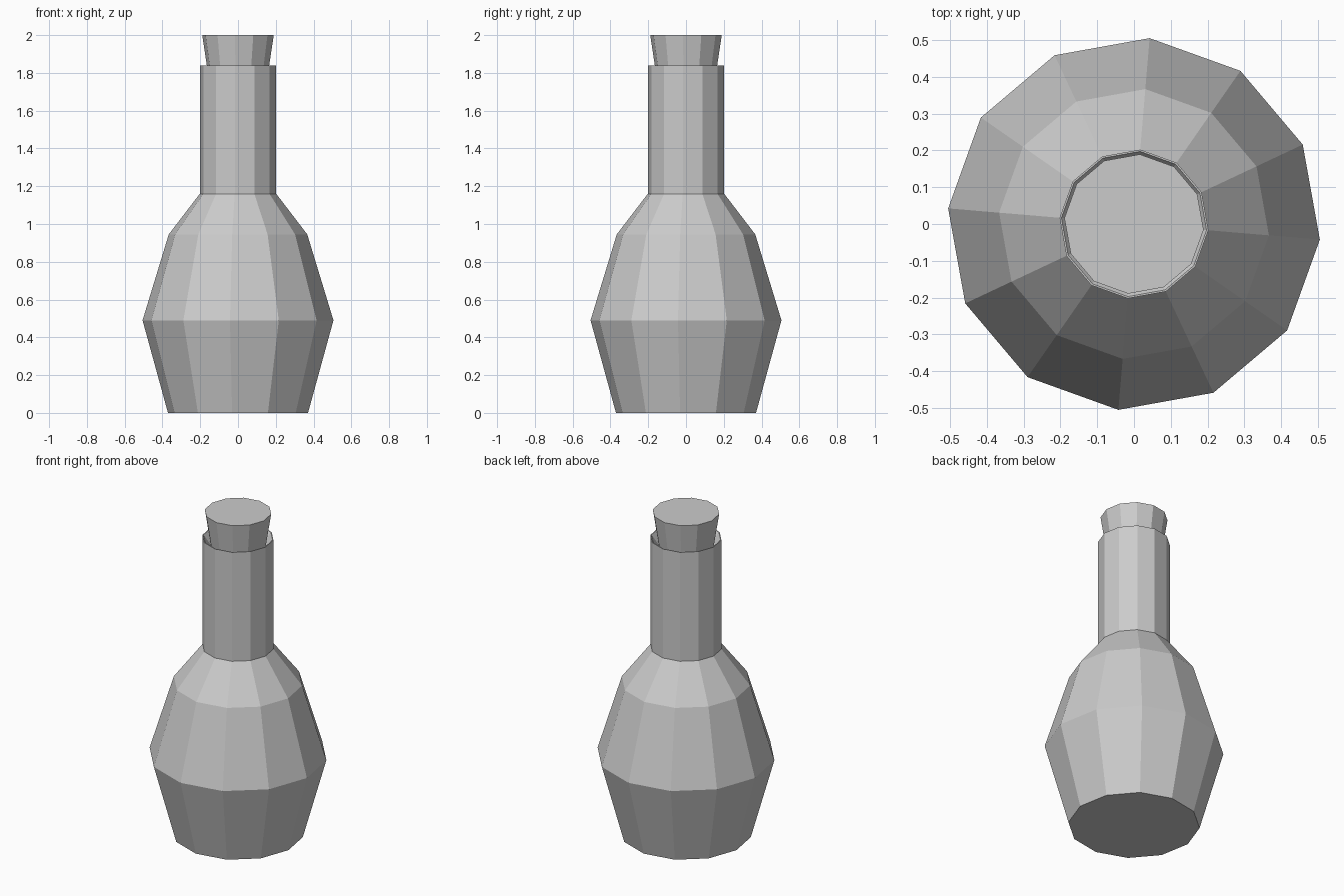
import bpy, bmesh, math

SIDES = 12
TURN = math.radians(-4.8)

cube = bpy.data.objects.get("Cube")
if cube:
    bpy.data.objects.remove(cube, do_unlink=True)

grey = bpy.data.materials.new("plain_grey")
grey.use_nodes = True
grey.diffuse_color = (0.6, 0.6, 0.6, 1)
grey.node_tree.nodes["Principled BSDF"].inputs["Base Color"].default_value = (0.6, 0.6, 0.6, 1)


def lathe(name, profile, cap_bottom=False, cap_top=False):
    """Sweep a (radius, height) profile into a flat-sided turned part."""
    bm = bmesh.new()
    rings = []
    for r, z in profile:
        angles = [TURN + math.tau * i / SIDES for i in range(SIDES)]
        rings.append([bm.verts.new((r * math.cos(a), r * math.sin(a), z)) for a in angles])
    for low, high in zip(rings, rings[1:]):
        for i in range(SIDES):
            j = (i + 1) % SIDES
            bm.faces.new((low[i], low[j], high[j], high[i]))
    if cap_bottom:
        bm.faces.new(rings[0][::-1])
    if cap_top:
        bm.faces.new(rings[-1])
    mesh = bpy.data.meshes.new(name)
    bm.to_mesh(mesh)
    bm.free()
    mesh.materials.append(grey)
    obj = bpy.data.objects.new(name, mesh)
    bpy.context.collection.objects.link(obj)
    return obj


# Bulbous faceted body
lathe("bottle_body", [(0.372, 0), (0.507, 0.49), (0.368, 0.945), (0.203, 1.16)], cap_bottom=True)

# Straight neck with a flared mouth sloping in around the stopper
lathe("bottle_neck", [(0.203, 1.16), (0.203, 1.84), (0.198, 1.84), (0.155, 1.78)])

# Tapered stopper
lathe("stopper", [(0.155, 1.77), (0.19, 2.0)], cap_bottom=True, cap_top=True)
